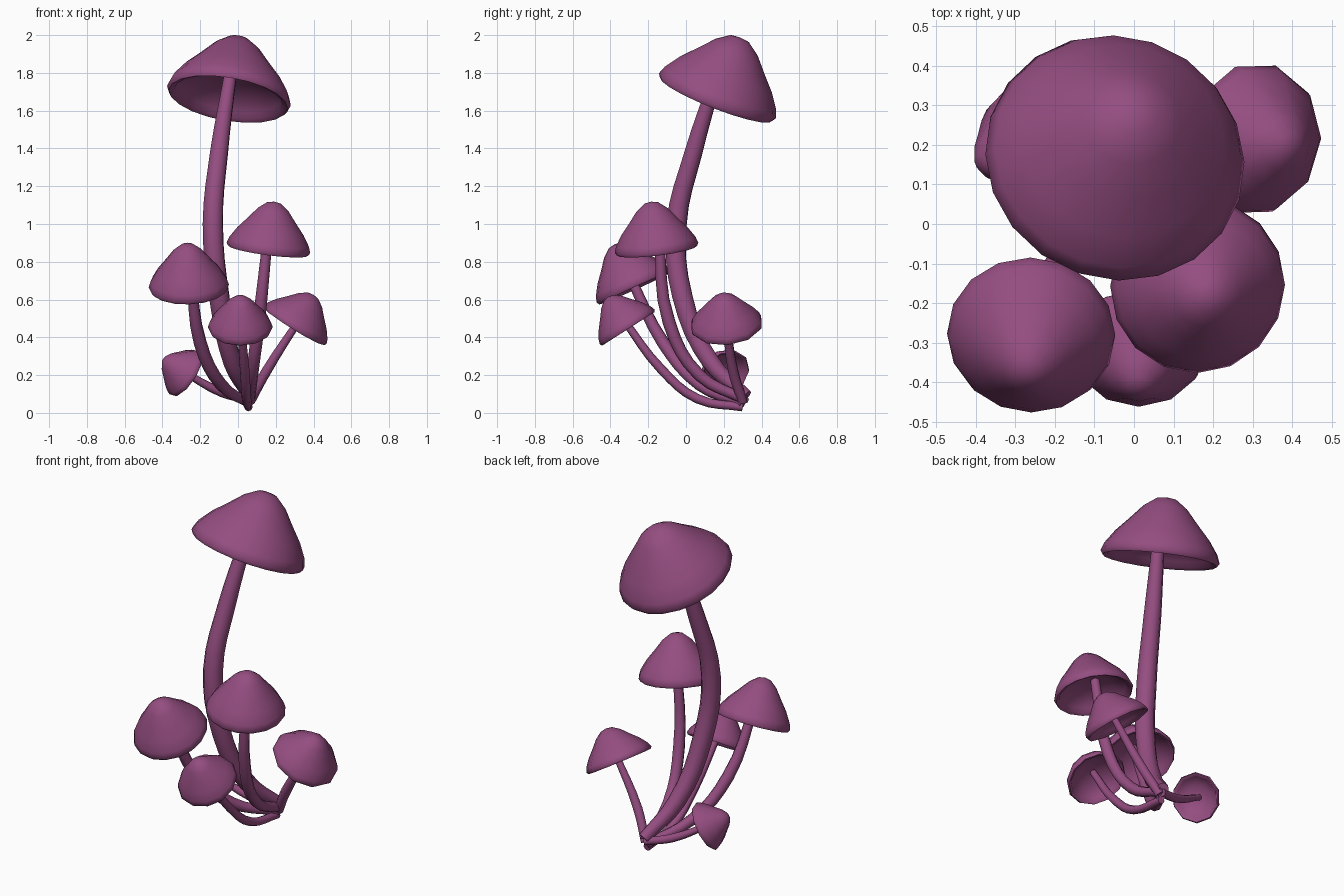
import bpy, bmesh, math
from mathutils import Vector

if "Cube" in bpy.data.objects:
    bpy.data.objects.remove(bpy.data.objects["Cube"])

purple = bpy.data.materials.new("mushroom purple")
purple.diffuse_color = (0.30, 0.075, 0.22, 1)
purple.use_nodes = True
purple.node_tree.nodes["Principled BSDF"].inputs["Base Color"].default_value = purple.diffuse_color

# cap cross-section: (radius, height) fractions, apex -> rim -> hollow underside
PROFILE = [(0.17, 0.97), (0.37, 0.83), (0.57, 0.61), (0.79, 0.38), (0.95, 0.16),
           (1.0, 0.03), (0.96, -0.03), (0.88, 0.0), (0.83, 0.09), (0.50, 0.27)]


def finish(obj, angle):
    obj.data.materials.clear()
    obj.data.materials.append(purple)
    bpy.ops.object.select_all(action='DESELECT')
    obj.select_set(True)
    bpy.context.view_layer.objects.active = obj
    bpy.ops.object.shade_smooth_by_angle(angle=math.radians(angle))


def cap(name, centre, axis, radius, height, sides):
    """Bell-shaped hollow cap, its rim centred on 'centre'."""
    bm = bmesh.new()
    rings = []
    for r, h in PROFILE:
        rings.append([bm.verts.new((radius * r * math.cos(2 * math.pi * i / sides),
                                    radius * r * math.sin(2 * math.pi * i / sides),
                                    height * h)) for i in range(sides)])
    top = bm.verts.new((0, 0, height))
    inner = bm.verts.new((0, 0, height * 0.36))
    for i in range(sides):
        j = (i + 1) % sides
        bm.faces.new((top, rings[0][i], rings[0][j]))
        for a, b in zip(rings, rings[1:]):
            bm.faces.new((a[i], b[i], b[j], a[j]))
        bm.faces.new((inner, rings[-1][j], rings[-1][i]))
    bmesh.ops.recalc_face_normals(bm, faces=bm.faces)
    mesh = bpy.data.meshes.new(name)
    bm.to_mesh(mesh)
    bm.free()
    obj = bpy.data.objects.new(name, mesh)
    bpy.context.collection.objects.link(obj)
    obj.rotation_euler = Vector((0, 0, 1)).rotation_difference(Vector(axis)).to_euler()
    obj.location = centre
    finish(obj, 60)


def stem(name, points):
    """Tapered tube through (x, y, z, radius) points."""
    curve = bpy.data.curves.new(name, 'CURVE')
    curve.dimensions = '3D'
    curve.bevel_depth = 1
    curve.bevel_resolution = 2
    curve.resolution_u = 4
    curve.use_fill_caps = True
    line = curve.splines.new('BEZIER')
    line.bezier_points.add(len(points) - 1)
    for p, (x, y, z, r) in zip(line.bezier_points, points):
        p.co = (x, y, z)
        p.radius = r
        p.handle_left_type = p.handle_right_type = 'AUTO'
    obj = bpy.data.objects.new(name, curve)
    bpy.context.collection.objects.link(obj)
    bpy.ops.object.select_all(action='DESELECT')
    obj.select_set(True)
    bpy.context.view_layer.objects.active = obj
    bpy.ops.object.convert(target='MESH')
    finish(bpy.context.object, 60)


# name: cap (centre, axis, radius, height, sides), stem points
MUSHROOMS = {
    "tall": (((-0.05, 0.163, 1.67), (0.17, 0.39, 1), 0.332, 0.345, 20),
             [(0.06, 0.32, 0.09, 0.034), (-0.03, 0.13, 0.27, 0.05), (-0.10, -0.02, 0.62, 0.057),
              (-0.133, -0.05, 1.0, 0.057), (-0.10, 0.04, 1.38, 0.050), (-0.04, 0.165, 1.79, 0.035)]),
    "right_middle": (((0.16, -0.155, 0.867), (0.13, -0.12, 1), 0.223, 0.255, 16),
                     [(0.065, 0.31, 0.07, 0.026), (0.075, 0.07, 0.20, 0.032),
                      (0.11, -0.09, 0.48, 0.034), (0.16, -0.145, 0.95, 0.026)]),
    "left_middle": (((-0.26, -0.276, 0.665), (-0.04, -0.45, 1), 0.213, 0.25, 16),
                    [(0.06, 0.30, 0.05, 0.026), (-0.09, 0.07, 0.15, 0.033),
                     (-0.20, -0.12, 0.37, 0.035), (-0.25, -0.305, 0.74, 0.026)]),
    "front_small": (((0.012, -0.308, 0.45), (0, -0.64, 1), 0.172, 0.195, 12),
                    [(0.055, 0.30, 0.03, 0.022), (0.045, 0.06, 0.075, 0.025),
                     (0.035, -0.13, 0.23, 0.025), (0.012, -0.335, 0.50, 0.02)]),
    "right_small": (((0.30, 0.215, 0.462), (0.62, -0.1, 1), 0.195, 0.192, 10),
                    [(0.065, 0.30, 0.06, 0.026), (0.15, 0.25, 0.22, 0.028),
                     (0.33, 0.212, 0.50, 0.02)]),
    "left_tiny": (((-0.275, 0.205, 0.208), (-0.78, -0.36, 0.5), 0.142, 0.15, 10),
                  [(0.06, 0.31, 0.07, 0.024), (-0.09, 0.262, 0.11, 0.025),
                   (-0.31, 0.19, 0.23, 0.017)]),
}
for label, (cap_shape, path) in MUSHROOMS.items():
    cap(label + "_cap", *cap_shape)
    stem(label + "_stem", path)
